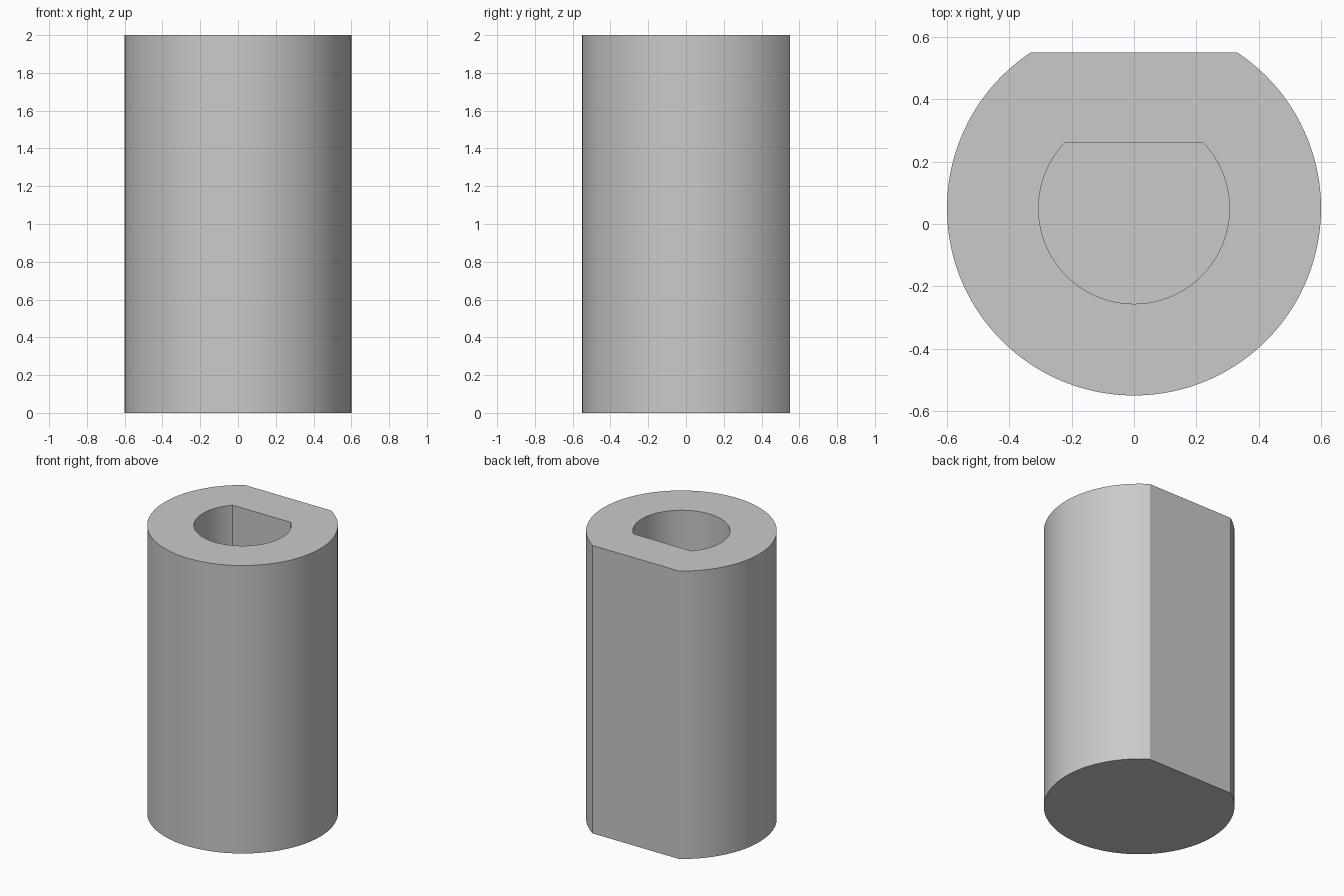
import bpy, bmesh, math

cube = bpy.data.objects.get("Cube")
if cube:
    bpy.data.objects.remove(cube, do_unlink=True)

STEPS = 120      # segments along each arc
CENTRE_Y = 0.05  # axis of both D-shaped profiles
HEIGHT = 2.0
FLOOR = 0.6      # floor of the blind bore


def d_ring(bm, radius, flat, z):
    """Circle cut by a flat on the +y side, at the given distance from the axis."""
    half = math.acos(flat / radius)
    sweep = 2 * math.pi - 2 * half
    ring = []
    for i in range(STEPS + 1):
        a = math.pi / 2 + half + sweep * i / STEPS
        ring.append(bm.verts.new((radius * math.cos(a),
                                  CENTRE_Y + radius * math.sin(a), z)))
    return ring


# Plain grey material
grey = bpy.data.materials.new("grey")
grey.use_nodes = True
colour = (0.59, 0.59, 0.59, 1.0)
grey.diffuse_color = colour
grey.node_tree.nodes["Principled BSDF"].inputs["Base Color"].default_value = colour

# Sleeve: outer wall, top rim and bore wall, closed by the base and bore floor
bm = bmesh.new()
rings = [d_ring(bm, 0.6, 0.5, 0),
         d_ring(bm, 0.6, 0.5, HEIGHT),
         d_ring(bm, 0.306, 0.21, HEIGHT),
         d_ring(bm, 0.306, 0.21, FLOOR)]
for low, high in zip(rings, rings[1:]):
    for i in range(len(low)):
        j = (i + 1) % len(low)
        bm.faces.new((low[i], low[j], high[j], high[i]))
bm.faces.new(rings[0])
bm.faces.new(rings[-1])
bmesh.ops.recalc_face_normals(bm, faces=bm.faces)

mesh = bpy.data.meshes.new("flatted_sleeve")
bm.to_mesh(mesh)
bm.free()
mesh.materials.append(grey)
sleeve = bpy.data.objects.new("flatted_sleeve", mesh)
bpy.context.collection.objects.link(sleeve)

# Smooth the round walls, keep the rims and flats crisp
bpy.ops.object.select_all(action="DESELECT")
sleeve.select_set(True)
bpy.context.view_layer.objects.active = sleeve
bpy.ops.object.shade_smooth_by_angle(angle=math.radians(20))
